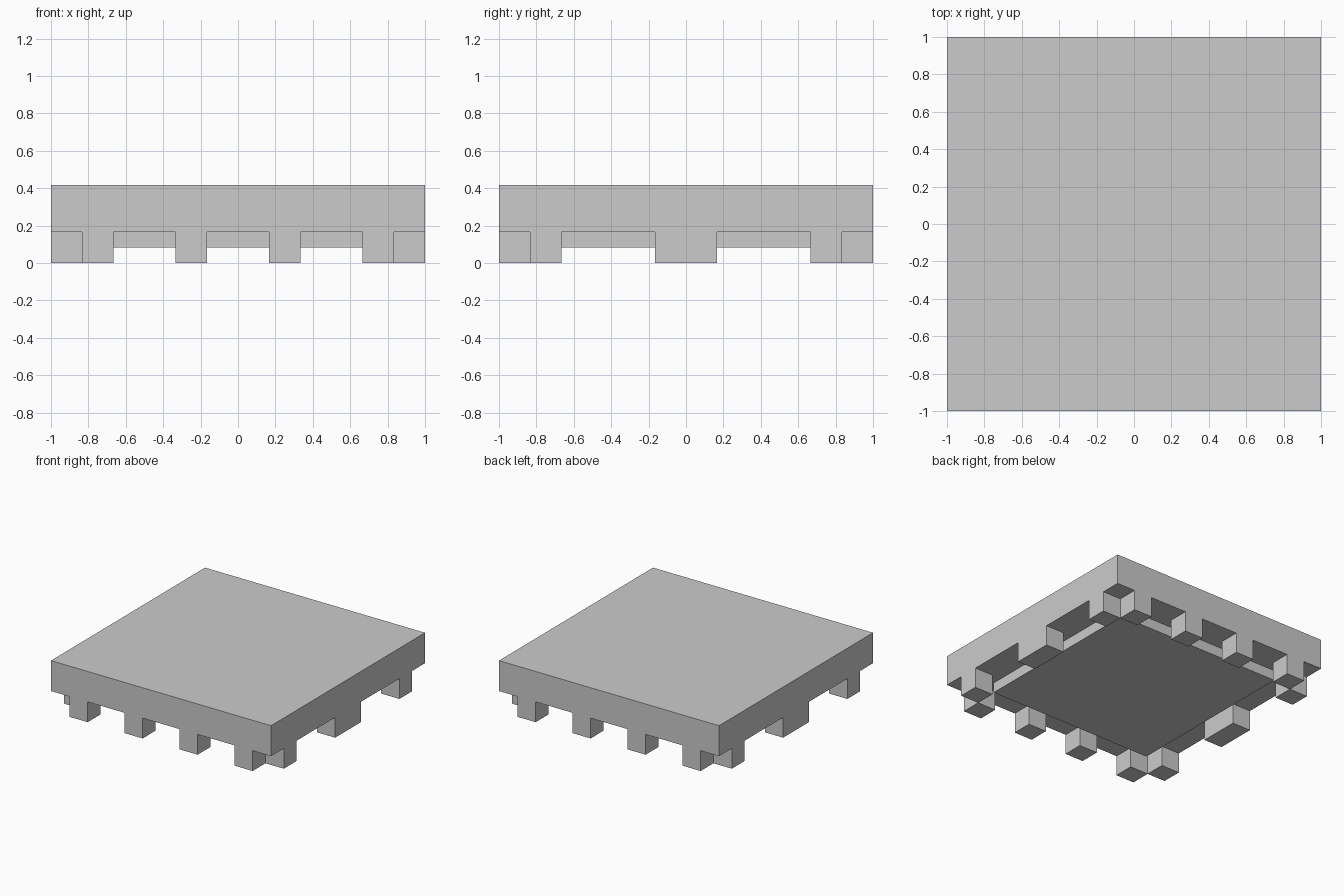
import bpy, bmesh
from mathutils import Matrix, Vector

if "Cube" in bpy.data.objects:
    bpy.data.objects.remove(bpy.data.objects["Cube"])

U = 1 / 12  # modelling grid unit


def box(name, lo, hi):
    """Box between two corners given in grid units."""
    lo, hi = Vector(lo) * U, Vector(hi) * U
    size, mid = hi - lo, (hi + lo) / 2
    bm = bmesh.new()
    bmesh.ops.create_cube(bm, size=1, matrix=Matrix.Translation(mid) @ Matrix.Diagonal((*size, 1)))
    mesh = bpy.data.meshes.new(name)
    bm.to_mesh(mesh)
    bm.free()
    obj = bpy.data.objects.new(name, mesh)
    bpy.context.collection.objects.link(obj)
    return obj


# Main slab and the recessed panel beneath it
box("top_slab", (-12, -12, 2), (12, 12, 5))
box("under_panel", (-9, -9, 1), (9, 9, 2))

# Rows of square dentils along front and back
for side, y in (("front", -12), ("back", 10)):
    for i, x in enumerate((-10, -4, 2, 8)):
        box(f"{side}_block_{i + 1}", (x, y, 0), (x + 2, y + 2, 2))

# Left and right edges: two corner blocks and one wide middle block
for side, x in (("left", -12), ("right", 10)):
    for i, (y0, y1) in enumerate(((-10, -8), (-2, 2), (8, 10))):
        box(f"{side}_block_{i + 1}", (x, y0, 0), (x + 2, y1, 2))
